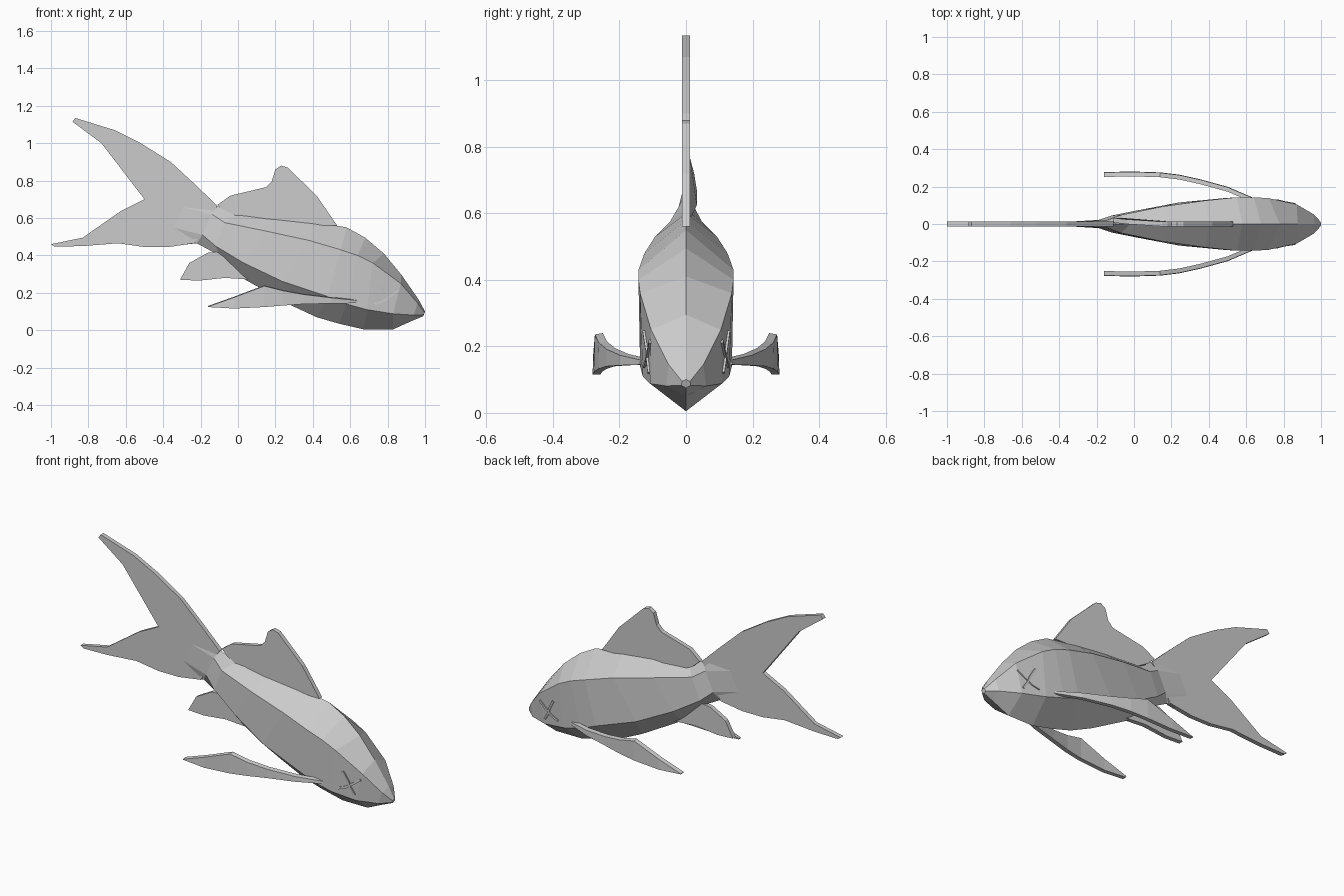
import bpy, bmesh
from mathutils import Vector


def make(name, verts, faces):
    me = bpy.data.meshes.new(name)
    bm = bmesh.new()
    vs = [bm.verts.new(v) for v in verts]
    for f in faces:
        bm.faces.new([vs[i] for i in f])
    bmesh.ops.recalc_face_normals(bm, faces=bm.faces)
    bm.to_mesh(me)
    bm.free()
    ob = bpy.data.objects.new(name, me)
    bpy.context.collection.objects.link(ob)
    return ob


def loft(name, rings):
    """Skin a list of equal-sized rings and cap both ends."""
    n = len(rings[0])
    faces = [list(range(n)), [(len(rings) - 1) * n + i for i in range(n)]]
    for r in range(len(rings) - 1):
        for i in range(n):
            j = (i + 1) % n
            faces.append((r * n + i, r * n + j, (r + 1) * n + j, (r + 1) * n + i))
    return make(name, [p for ring in rings for p in ring], faces)


def flat_fin(name, outline, half=0.0125, bend=lambda x: 0.0):
    """Extrude an x/z outline to a thin plate, optionally bent sideways."""
    return loft(name, [[(x, bend(x) + s * half, z) for x, z in outline] for s in (-1, 1)])


# Body: top, upper edge, lower edge, bottom (x, z), then upper and lower half widths
sections = [
    ((-.18, .725), (-.30, .66), (-.35, .55), (-.31, .455), .012, .012),
    ((-.11, .665), (-.14, .62), (-.19, .51), (-.22, .465), .022, .022),
    ((-.02, .615), (-.07, .575), (-.12, .45), (-.10, .40), .048, .045),
    ((.22, .60), (.15, .53), (.03, .36), (.03, .275), .093, .075),
    ((.40, .58), (.38, .48), (.24, .26), (.28, .135), .125, .115),
    ((.58, .55), (.55, .43), (.48, .18), (.42, .07), .143, .138),
    ((.68, .495), (.64, .40), (.58, .14), (.54, .035), .143, .138),
    ((.78, .41), (.72, .36), (.69, .11), (.67, .005), .138, .130),
    ((.875, .295), (.87, .25), (.83, .088), (.83, .005), .105, .108),
    ((.965, .165), (.96, .145), (.94, .081), (.93, .05), .052, .06),
    ((1.0, .10), (.998, .095), (.993, .083), (.99, .075), .012, .014),
]
body = loft("body", [
    [(t[0], 0, t[1]), (u[0], wu, u[1]), (l[0], wl, l[1]),
     (b[0], 0, b[1]), (l[0], -wl, l[1]), (u[0], -wu, u[1])]
    for t, u, l, b, wu, wl in sections])

# Forked tail
flat_fin("tail_fin", [
    (-.11, .665), (-.23, .78), (-.36, .90), (-.52, 1.0), (-.66, 1.07), (-.87, 1.135),
    (-.885, 1.115), (-.73, 1.0), (-.50, .70), (-.63, .635), (-.83, .495), (-1.0, .46),
    (-.98, .447), (-.83, .45), (-.64, .465), (-.50, .445), (-.37, .445), (-.23, .466)])

# Back fin, its rear tip leaning slightly aside
flat_fin("dorsal_fin", [
    (-.11, .67), (-.04, .72), (.15, .765), (.18, .795), (.20, .86), (.23, .88),
    (.265, .87), (.42, .72), (.53, .56), (.40, .56), (.20, .58), (0, .595), (-.06, .625)],
    bend=lambda x: .02 if x < -.05 else (.012 if x < -.03 else 0))

# Belly fin
flat_fin("anal_fin", [
    (-.08, .42), (-.16, .415), (-.26, .36), (-.31, .27), (-.21, .265),
    (-.07, .28), (.05, .272), (.12, .27), (.05, .36)])

# Curved side fins: x, y, top z, bottom z
fin_path = [(.64, .125, .163, .145), (.50, .185, .177, .143), (.35, .226, .195, .14),
            (.24, .25, .215, .132), (.14, .262, .24, .124), (-.02, .267, .18, .116),
            (-.16, .263, .13, .124)]
for side, label in ((-1, "right"), (1, "left")):
    loft(label + "_pectoral_fin", [
        [(x, side * (y - .012), t), (x, side * (y + .012), t - .004),
         (x, side * (y + .014), b), (x, side * (y - .01), b)]
        for x, y, t, b in fin_path])

# Crossed eye strokes laid on the head surface
strokes = [((.76, .245), (.79, .19), (.80, .16), (.825, .12)),
           ((.73, .14), (.775, .155), (.82, .185), (.86, .215))]
bpy.context.view_layer.update()
for side, label in ((-1, "right"), (1, "left")):
    for k, pts in enumerate(strokes):
        d = (Vector(pts[-1]) - Vector(pts[0])).normalized() * .006
        rings = []
        for x, z in pts:
            hit, loc, nor, idx = body.ray_cast(Vector((x, side, z)), Vector((0, -side, 0)))
            y = loc.y if hit else side * .11
            rings.append([(x + s * d.y, y + side * o, z - s * d.x)
                          for s, o in ((-1, -.006), (1, -.006), (1, .006), (-1, .006))])
        loft(f"{label}_eye_stroke_{k + 1}", rings)
